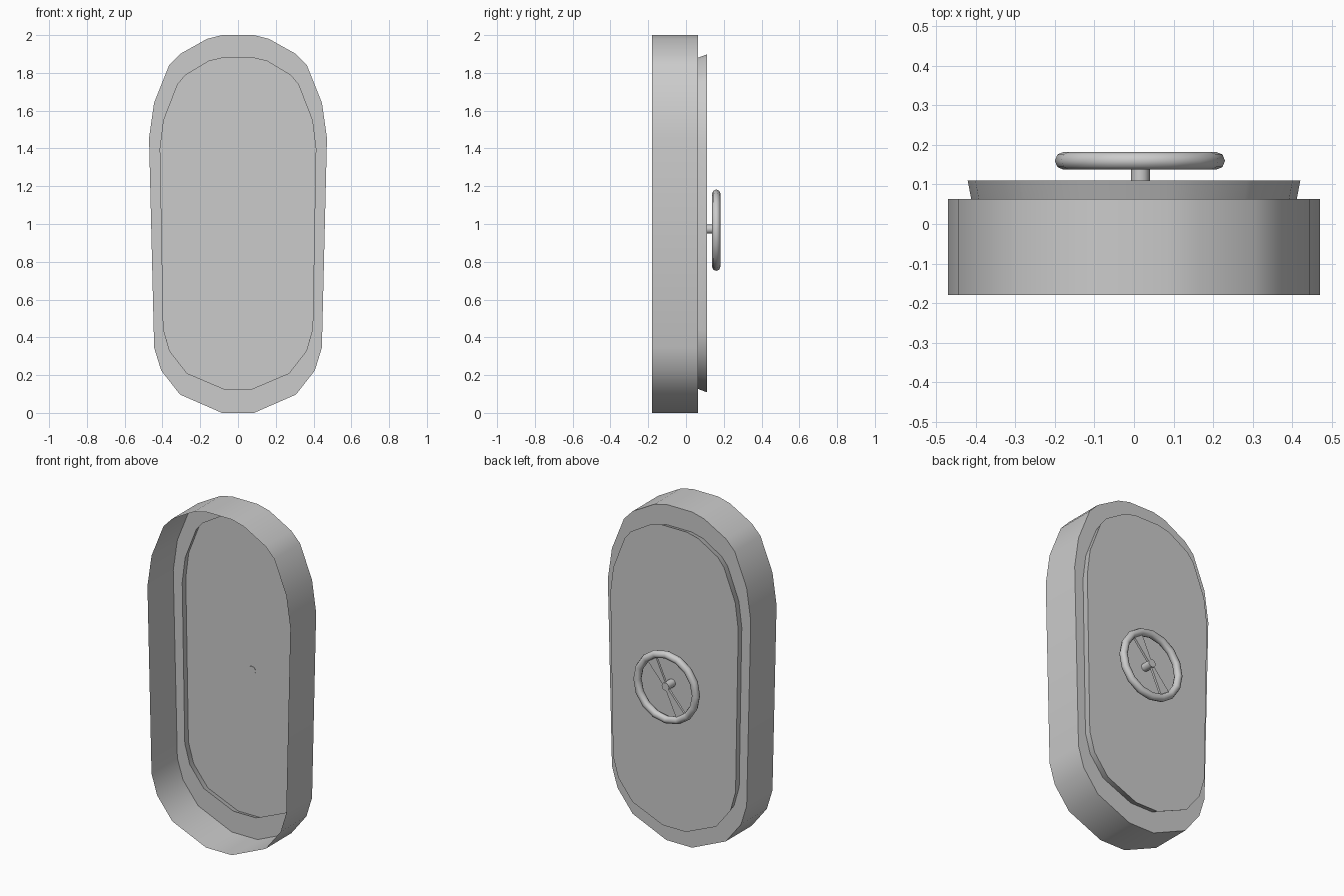
import bpy, bmesh, math
from mathutils import Matrix, Vector

if "Cube" in bpy.data.objects:
    bpy.data.objects.remove(bpy.data.objects["Cube"])

# right halves of the outlines (x, z), top to bottom
OUTER = [(.085, 2.0), (.164, 1.98), (.307, 1.90), (.365, 1.84), (.444, 1.643),
         (.471, 1.455), (.444, .345), (.407, .225), (.307, .097), (.085, 0)]
INNER = [(.08, 1.88), (.155, 1.862), (.28, 1.787), (.32, 1.738), (.393, 1.55),
         (.412, 1.40), (.395, .445), (.362, .328), (.27, .21), (.075, .127)]


def loop(half, y, sx=1, sz=1):
    """Mirror a half outline into a closed ring at depth y, scaled about z = 1."""
    right = [(x * sx, y, 1 + (z - 1) * sz) for x, z in half]
    return right + [(-x, y, z) for x, y, z in reversed(right)]


def finish(name, bm, angle=30):
    mesh = bpy.data.meshes.new(name)
    bm.to_mesh(mesh)
    bm.free()
    ob = bpy.data.objects.new(name, mesh)
    bpy.context.collection.objects.link(ob)
    bpy.ops.object.select_all(action='DESELECT')
    ob.select_set(True)
    bpy.context.view_layer.objects.active = ob
    bpy.ops.object.shade_smooth_by_angle(angle=math.radians(angle))
    return ob


def loft(name, loops, cap=False):
    bm = bmesh.new()
    rings = [[bm.verts.new(p) for p in ring] for ring in loops]
    n = len(rings[0])
    for a, b in zip(rings, rings[1:]):
        for i in range(n):
            j = (i + 1) % n
            bm.faces.new((a[i], b[i], b[j], a[j]))
    if cap:
        bm.faces.new(rings[-1])
    bm.normal_update()
    # outward: the back-facing surfaces look along +y
    if sum(f.normal.y * f.calc_area() for f in bm.faces) < 0:
        bmesh.ops.reverse_faces(bm, faces=bm.faces)
    return finish(name, bm)


# open-fronted hatch frame: side wall and back rim
loft("hatch_frame", [loop(OUTER, -.18), loop(OUTER, .063), loop(INNER, .063)])

# door panel, flaring out from the rim opening
loft("hatch_door", [loop(INNER, .063), loop(INNER, .11, 1.022, 1.02)], cap=True)

# hand wheel ring
CENTER = Vector((.015, .16, .967))
bpy.ops.mesh.primitive_torus_add(major_segments=16, minor_segments=8,
                                 major_radius=.193, minor_radius=.0225,
                                 location=CENTER, rotation=(math.pi / 2, 0, 0))
bpy.context.object.name = "wheel_ring"
bpy.ops.object.shade_smooth_by_angle(angle=math.radians(50))

# wheel shaft
bpy.ops.mesh.primitive_cylinder_add(vertices=12, radius=.024, depth=.064,
                                    location=(.016, .140, .973),
                                    rotation=(math.pi / 2, 0, 0))
bpy.context.object.name = "wheel_shaft"
bpy.ops.object.shade_smooth_by_angle(angle=math.radians(40))

# two tapered spokes, wider at the rim
for k, name in enumerate(("spoke_upper", "spoke_lower")):
    bm = bmesh.new()
    bmesh.ops.create_cube(bm, size=1)
    for v in bm.verts:
        rim = v.co.x > 0
        v.co = Vector((.19 if rim else .01, v.co.y * .014,
                       v.co.z * (.07 if rim else .018)))
    turn = Matrix.Rotation(-math.radians(57 + 180 * k), 4, 'Y')
    bm.transform(Matrix.Translation(CENTER) @ turn)
    finish(name, bm)
